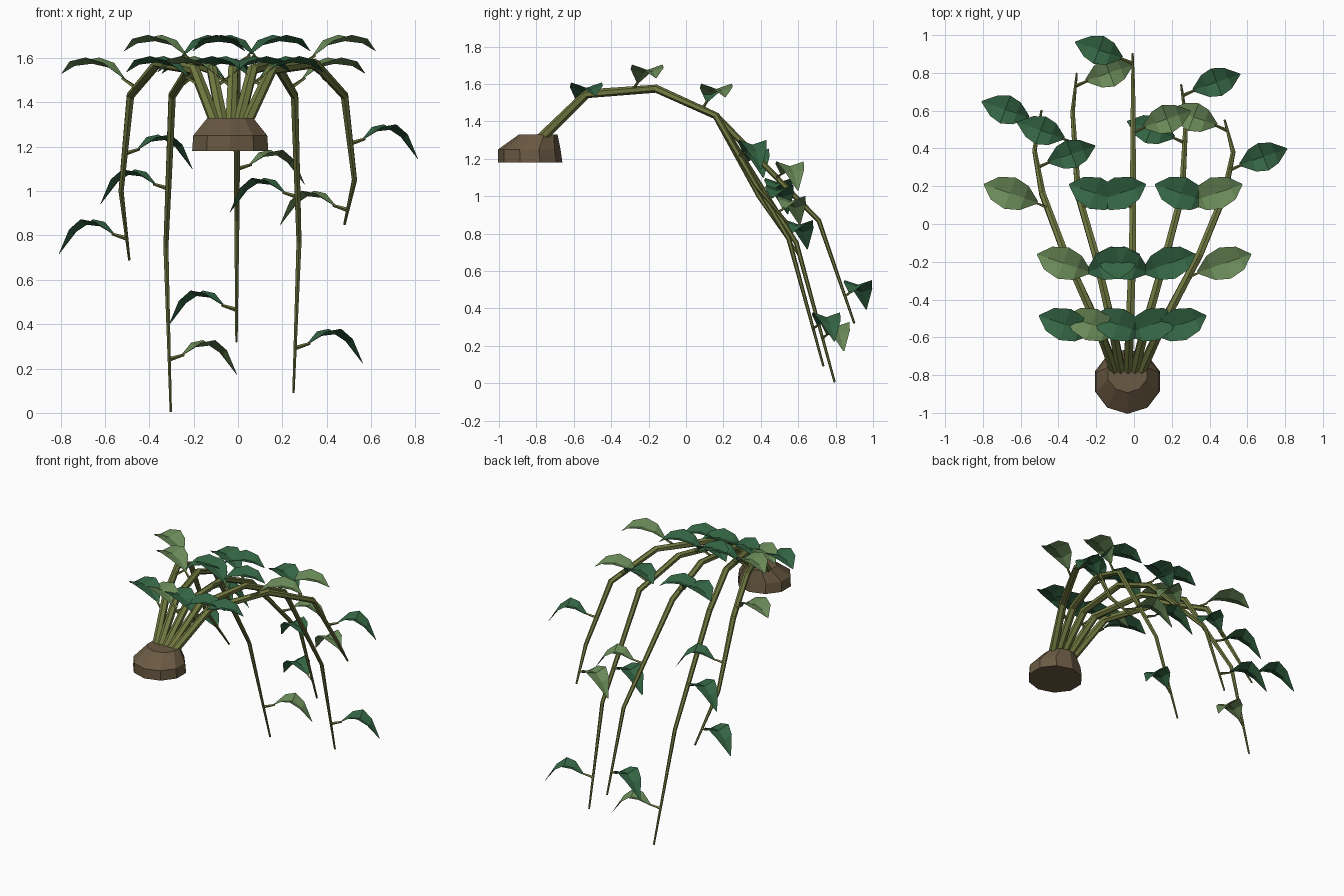
import bpy, bmesh, math
from mathutils import Vector

if "Cube" in bpy.data.objects:
    bpy.data.objects.remove(bpy.data.objects["Cube"])


def material(name, rgb):
    m = bpy.data.materials.new(name)
    m.diffuse_color = (*rgb, 1)
    m.use_nodes = True
    m.node_tree.nodes["Principled BSDF"].inputs["Base Color"].default_value = m.diffuse_color
    return m


SOIL = material("brown_soil", (0.145, 0.102, 0.056))
STEM = material("olive_stem", (0.170, 0.195, 0.052))
DARK = material("dark_leaf_green", (0.034, 0.130, 0.058))
LIGHT = material("light_leaf_green", (0.145, 0.255, 0.098))


def finish(bm, name, mat, closed=True):
    if closed:
        bmesh.ops.recalc_face_normals(bm, faces=bm.faces)
    me = bpy.data.meshes.new(name)
    bm.to_mesh(me)
    bm.free()
    me.materials.append(mat)
    ob = bpy.data.objects.new(name, me)
    bpy.context.collection.objects.link(ob)
    return ob


def skin(bm, rings):
    """Join rings of vertices and cap both ends."""
    n = len(rings[0])
    for a, b in zip(rings, rings[1:]):
        for i in range(n):
            j = (i + 1) % n
            bm.faces.new((a[i], a[j], b[j], b[i]))
    bm.faces.new(rings[0][::-1])
    bm.faces.new(rings[-1])


def tube(name, pts, radii, sides):
    bm = bmesh.new()
    rings = []
    for i, p in enumerate(pts):
        d = Vector((0, 0, 0))
        if i > 0:
            d += (p - pts[i - 1]).normalized()
        if i < len(pts) - 1:
            d += (pts[i + 1] - p).normalized()
        d.normalize()
        ref = Vector((1, 0, 0)) if abs(d.x) < 0.8 else Vector((0, 1, 0))
        u = d.cross(ref).normalized()
        v = d.cross(u)
        rings.append([bm.verts.new(p + radii[i] * (
            u * math.cos(math.tau * k / sides) + v * math.sin(math.tau * k / sides)))
            for k in range(sides)])
    skin(bm, rings)
    return finish(bm, name, STEM)


# Root mound: stacked ten-sided rings (z, centre y, radius)
bm = bmesh.new()
rings = []
for z, cy, r in ((1.18, -0.833, 0.172), (1.25, -0.838, 0.167), (1.33, -0.79, 0.103)):
    rings.append([bm.verts.new((-0.035 + 1.05 * r * math.cos(math.tau * (k + 0.5) / 10),
                                cy + r * math.sin(math.tau * (k + 0.5) / 10), z))
                  for k in range(10)])
skin(bm, rings)
finish(bm, "root_mound", SOIL)

# Leaf stations: (outward, rise of midrib, half width)
UPPER = ((0.055, 0.04, 0.008), (0.125, 0.092, 0.068), (0.20, 0.11, 0.088),
         (0.28, 0.10, 0.064), (0.338, 0.065, 0.003))
LOWER = ((0.055, 0.015, 0.008), (0.12, 0.055, 0.062), (0.18, 0.062, 0.078),
         (0.24, 0.022, 0.058), (0.305, -0.07, 0.003))


def leaf(name, at, side, upper, mat):
    stations = UPPER if upper else LOWER
    axis = Vector((math.cos(0.36), math.sin(0.36), 0))
    across = Vector((-axis.y, axis.x, 0))
    bm = bmesh.new()
    rows = []
    for d, rise, w in stations:
        # tilt the blade toward the growing direction, with edges folded up
        mid = Vector((d, 0.01 + 0.34 * d, rise))
        row = []
        for s in (-1, 0, 1):
            p = mid + across * (s * w)
            p.z += abs(s) * w * 0.32
            row.append(bm.verts.new((at.x + side * p.x, at.y + p.y, at.z + p.z)))
        rows.append(row)
    for a, b in zip(rows, rows[1:]):
        for i in (0, 1):
            f = (a[i], b[i], b[i + 1], a[i + 1])
            bm.faces.new(f if side > 0 else f[::-1])
    finish(bm, name, mat, closed=False)
    # Leaf stalk
    d, rise, _ = stations[0]
    tip = at + Vector((side * (d + 0.012), 0.01 + 0.34 * d, rise + 0.006))
    tube(name + "_stalk", [at, tip], [0.010, 0.006], 4)


# Each vine: fan factor, knee x, bend point, end point, last two leaf y, light leaf rows
VINES = (
    (-2.0, -0.485, (-0.527, 0.39, 1.00), (-0.49, 0.60, 0.69), (0.30, 0.535), (2,)),
    (-1.1, -0.297, (-0.325, 0.59, 0.75), (-0.303, 0.795, 0.005), (0.425, 0.73), (1, 4)),
    (0.0, -0.005, (-0.005, 0.71, 0.87), (-0.007, 0.90, 0.32), (0.485, 0.85), (0, 3)),
    (1.0, 0.255, (0.275, 0.55, 0.77), (0.25, 0.735, 0.09), (0.43, 0.68), (2,)),
    (2.0, 0.48, (0.525, 0.38, 1.05), (0.48, 0.55, 0.85), (0.285, 0.495), (1, 4)),
)


def point_at(pts, y):
    for a, b in zip(pts, pts[1:]):
        if a.y <= y <= b.y:
            return a.lerp(b, (y - a.y) / (b.y - a.y))
    return pts[-1]


for n, (k, knee, bend, end, low, light) in enumerate(VINES):
    # Arching stem that hangs down at the back
    pts = [Vector(p) for p in (
        (-0.032 + 0.033 * k, -0.785, 1.30), (-0.022 + 0.087 * k, -0.53, 1.548),
        (-0.008 + 0.178 * k, -0.16, 1.575), (knee, 0.16, 1.43), bend, end)]
    tube(f"vine_{n + 1}", pts, [0.028, 0.025, 0.022, 0.019, 0.013, 0.006], 6)
    # Leaves alternate from side to side along the stem
    for row, y in enumerate((-0.61, -0.285, 0.085) + low):
        side = -1 if (n + row) % 2 == 0 else 1
        leaf(f"leaf_{n + 1}_{row + 1}", point_at(pts, y), side, row < 3,
             LIGHT if row in light else DARK)
